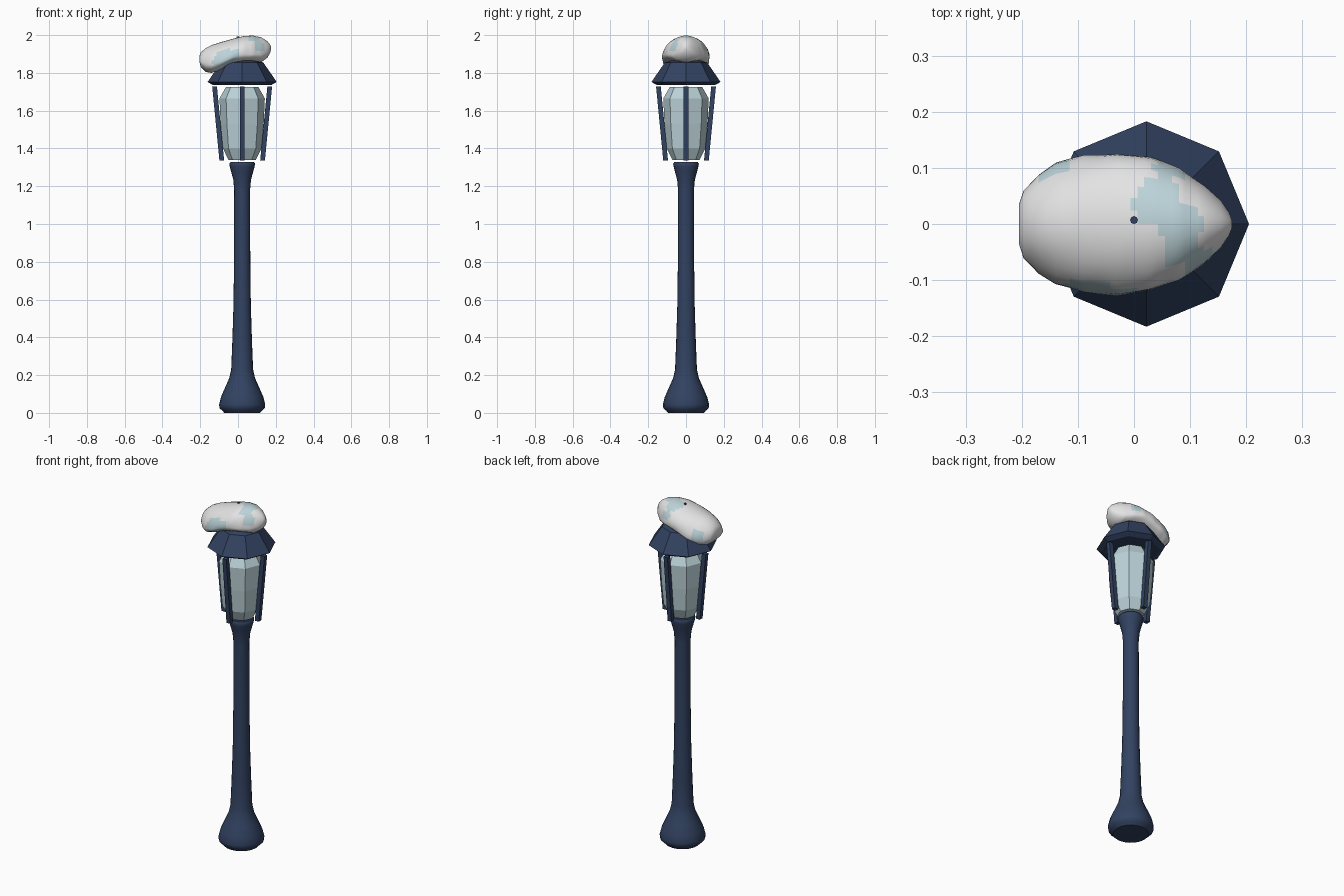
import bpy, bmesh, math, random
from mathutils import Vector

random.seed(4)
cube = bpy.data.objects.get("Cube")
if cube:
    bpy.data.objects.remove(cube)

CX = 0.022  # lamp axis


def material(name, color):
    m = bpy.data.materials.new(name)
    m.use_nodes = True
    m.diffuse_color = (*color, 1)
    m.node_tree.nodes["Principled BSDF"].inputs["Base Color"].default_value = (*color, 1)
    return m


navy = material("navy metal", (0.032, 0.055, 0.12))
pale = material("pale blue glass and ice", (0.50, 0.65, 0.69))
white = material("snow white", (0.77, 0.77, 0.77))


def finish(name, bm, mats, smooth=None):
    bmesh.ops.recalc_face_normals(bm, faces=bm.faces)
    mesh = bpy.data.meshes.new(name)
    bm.to_mesh(mesh)
    bm.free()
    obj = bpy.data.objects.new(name, mesh)
    bpy.context.collection.objects.link(obj)
    for m in mats:
        mesh.materials.append(m)
    if smooth:
        bpy.ops.object.select_all(action='DESELECT')
        obj.select_set(True)
        bpy.context.view_layer.objects.active = obj
        bpy.ops.object.shade_smooth_by_angle(angle=math.radians(smooth))
    return obj


def loft(bm, rings):
    """Skin a list of point rings and close both ends."""
    loops = [[bm.verts.new(p) for p in ring] for ring in rings]
    n = len(loops[0])
    for a, b in zip(loops, loops[1:]):
        for i in range(n):
            j = (i + 1) % n
            bm.faces.new((a[i], a[j], b[j], b[i]))
    bm.faces.new(loops[0])
    bm.faces.new(loops[-1])


def turned(name, profile, sides, mat, smooth=None, centre=(CX, 0)):
    """Turn a (radius, height) profile around a vertical axis."""
    bm = bmesh.new()
    angles = [math.tau * i / sides for i in range(sides)]
    loft(bm, [[(centre[0] + r * math.cos(a), centre[1] + r * math.sin(a), z)
               for a in angles] for r, z in profile])
    return finish(name, bm, [mat], smooth)


# Post with flared foot and collar
turned("lamp_post", [(0.095, 0.0), (0.105, 0.012), (0.12, 0.025), (0.122, 0.045),
                     (0.112, 0.085), (0.09, 0.135), (0.068, 0.185), (0.058, 0.23),
                     (0.052, 0.38), (0.046, 0.57), (0.043, 0.8), (0.042, 1.18),
                     (0.047, 1.235), (0.058, 1.275), (0.066, 1.305), (0.068, 1.32),
                     (0.062, 1.328)], 20, navy, 50)

# Lantern glass and roof
turned("lantern_glass", [(0.072, 1.339), (0.102, 1.40), (0.114, 1.53),
                         (0.12, 1.665), (0.086, 1.725)], 8, pale)
turned("lantern_roof", [(0.155, 1.736), (0.183, 1.752), (0.112, 1.855),
                        (0.03, 1.88)], 8, navy)
turned("roof_tip", [(0.007, 1.87), (0.007, 1.992)], 8, navy, centre=(0, 0.007))

# Four leaning lantern bars
bm = bmesh.new()
half = 0.0125
for k in range(4):
    a = k * math.pi / 2
    out, side = Vector((math.cos(a), math.sin(a), 0)), Vector((-math.sin(a), math.cos(a), 0))
    rings = []
    for r, z in ((0.108, 1.337), (0.146, 1.728)):
        c = Vector((CX, 0, z)) + out * r
        rings.append([c + out * half * u + side * half * v
                      for u, v in ((-1, -1), (1, -1), (1, 1), (-1, 1))])
    loft(bm, rings)
finish("lantern_bars", bm, [navy])

# Snow cap sections: x, half width, bottom, top
sections = [(-0.205, 0.035, 1.86, 1.888), (-0.197, 0.06, 1.832, 1.908),
            (-0.17, 0.088, 1.805, 1.932), (-0.14, 0.108, 1.80, 1.947),
            (-0.09, 0.122, 1.815, 1.963), (-0.03, 0.126, 1.842, 1.98),
            (0.03, 0.118, 1.855, 1.995), (0.08, 0.10, 1.857, 1.998),
            (0.125, 0.07, 1.857, 1.987), (0.155, 0.042, 1.88, 1.968),
            (0.17, 0.02, 1.905, 1.95), (0.175, 0.006, 1.925, 1.94)]
dense = []
for s, t in zip(sections, sections[1:]):
    steps = max(1, round((t[0] - s[0]) / 0.012))
    for i in range(steps):
        dense.append([p + (q - p) * i / steps for p, q in zip(s, t)])
dense.append(sections[-1])

rings = []
for x, w, low, top in dense:
    mid = low + (top - low) * 0.3
    ring = []
    for i in range(32):
        a = math.tau * i / 32
        c, s = math.cos(a), math.sin(a)
        z = mid + s * ((top - mid) if s > 0 else (mid - low))
        lump = 1 + 0.012 * math.sin(5 * a + 40 * x)
        ring.append((x, w * c * lump, z))
    rings.append(ring)
bm = bmesh.new()
loft(bm, rings)

# Ice patches: centre and reach
patches = [((0.04, 0.045, 1.985), 0.045), ((0.085, 0.0, 1.995), 0.04),
           ((0.085, -0.045, 1.98), 0.035), ((-0.06, -0.118, 1.885), 0.045),
           ((-0.1, -0.11, 1.87), 0.035), ((-0.02, -0.118, 1.9), 0.03),
           ((0.115, -0.07, 1.94), 0.03), ((-0.14, 0.1, 1.87), 0.035),
           ((0.06, 0.09, 1.94), 0.03), ((-0.185, 0.02, 1.825), 0.03)]
for f in bm.faces:
    p = f.calc_center_median()
    if any((p - Vector(c)).length < r * random.uniform(0.9, 1.1) for c, r in patches):
        f.material_index = 1
finish("snow_cap", bm, [white, pale], 60)
